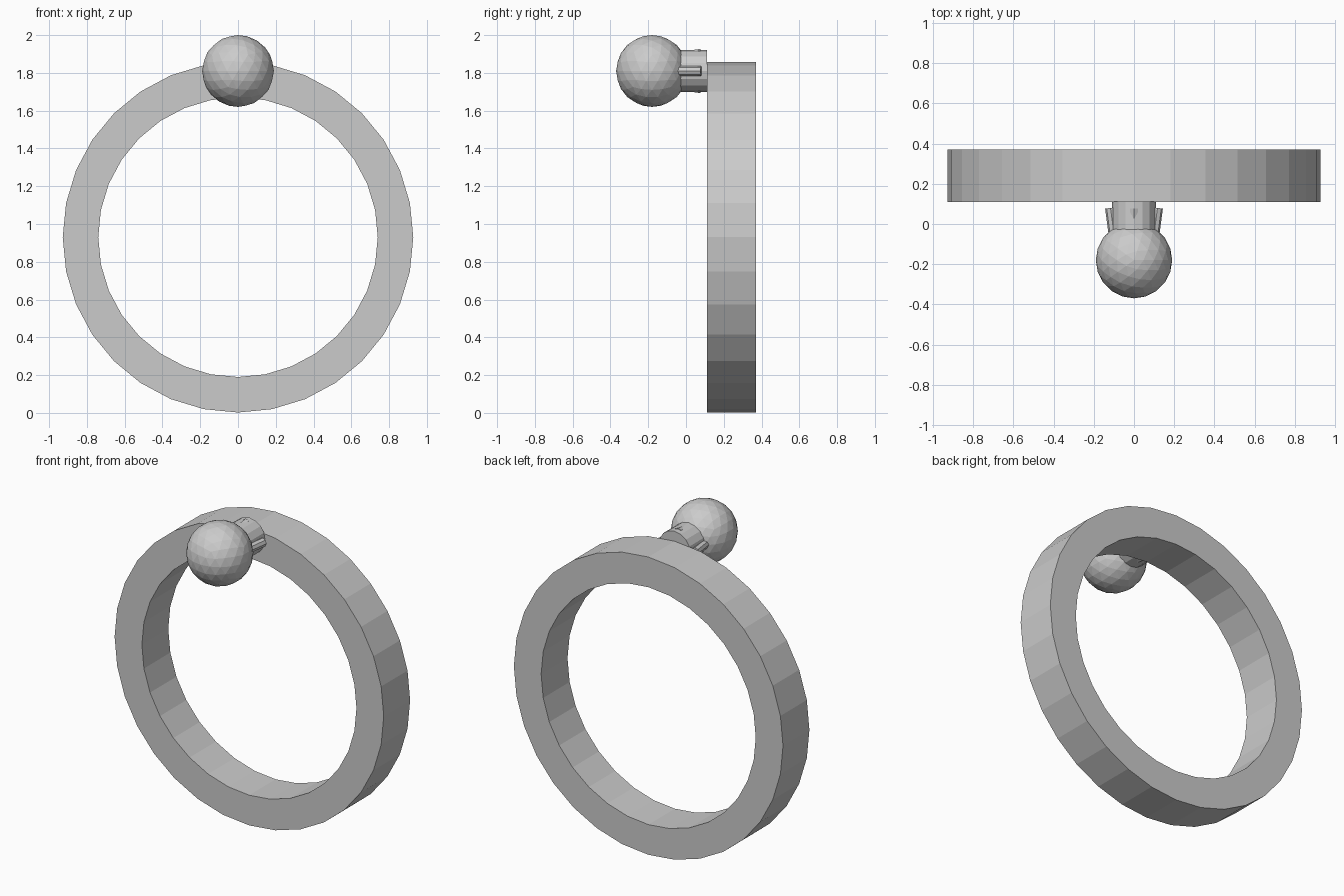
import bpy, bmesh, math
from mathutils import Vector

if "Cube" in bpy.data.objects:
    bpy.data.objects.remove(bpy.data.objects["Cube"])

RING_Z, GEM_Z, GEM_Y = 0.93, 1.81, -0.18


def finish(name, bm):
    bmesh.ops.recalc_face_normals(bm, faces=bm.faces)
    mesh = bpy.data.meshes.new(name)
    bm.to_mesh(mesh)
    bm.free()
    obj = bpy.data.objects.new(name, mesh)
    bpy.context.collection.objects.link(obj)
    return obj


def rod(name, start, end, radius, sides):
    """Closed cylinder between two points."""
    start, end = Vector(start), Vector(end)
    axis = end - start
    bpy.ops.mesh.primitive_cylinder_add(
        vertices=sides, radius=radius, depth=axis.length,
        location=(start + end) / 2,
        rotation=axis.to_track_quat('Z', 'Y').to_euler())
    bpy.context.object.name = name


# Band: rectangular section carried round 32 sides
bm = bmesh.new()
sides = 32
section = [(0.928, 0.11), (0.928, 0.37), (0.74, 0.37), (0.74, 0.11)]
loops = []
for i in range(sides):
    a = 2 * math.pi * i / sides
    loops.append([bm.verts.new((r * math.sin(a), y, RING_Z + r * math.cos(a)))
                  for r, y in section])
for i in range(sides):
    a, b = loops[i], loops[(i + 1) % sides]
    for j in range(4):
        k = (j + 1) % 4
        bm.faces.new((a[j], a[k], b[k], b[j]))
finish("band", bm)

# Faceted ball
bpy.ops.mesh.primitive_ico_sphere_add(subdivisions=3, radius=0.19,
                                      location=(0, GEM_Y, GEM_Z))
bpy.context.object.name = "ball"

# Stem joining ball and band
rod("stem", (0, -0.06, GEM_Z), (0, 0.112, GEM_Z), 0.11, 16)

# Four slanted prongs: side pair stands proud, upper and lower pair barely emerge
for i, (dx, dz, reach) in enumerate([(1, 0, 0.117), (0, 1, 0.09),
                                     (-1, 0, 0.117), (0, -1, 0.09)]):
    near = reach - 0.02
    rod(f"prong_{i + 1}", (dx * near, -0.07, GEM_Z + dz * near),
        (dx * reach, 0.08, GEM_Z + dz * reach), 0.027, 8)
